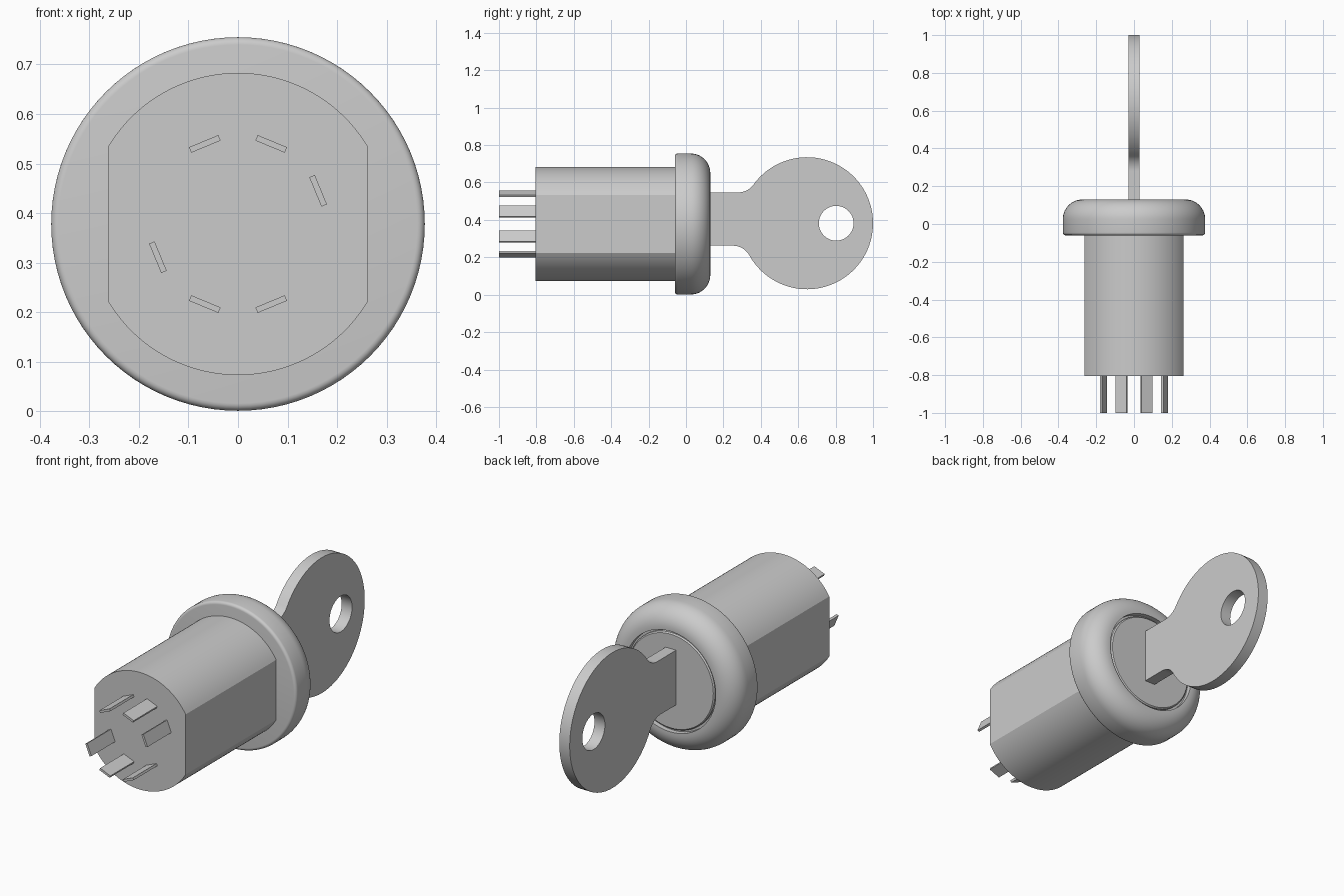
import bpy, bmesh
from math import sin, cos, pi, radians, sqrt, atan2, acos
from mathutils import Vector

if "Cube" in bpy.data.objects:
    bpy.data.objects.remove(bpy.data.objects["Cube"])

ZC = 0.378  # height of the lock axis


def finish(name, bm):
    bmesh.ops.recalc_face_normals(bm, faces=bm.faces[:])
    mesh = bpy.data.meshes.new(name)
    bm.to_mesh(mesh)
    bm.free()
    obj = bpy.data.objects.new(name, mesh)
    bpy.context.collection.objects.link(obj)
    bpy.ops.object.select_all(action='DESELECT')
    obj.select_set(True)
    bpy.context.view_layer.objects.active = obj
    bpy.ops.object.shade_smooth_by_angle(angle=radians(30))
    return obj


def lathe(name, profile, n=96):
    """Revolve (radius, y) points around the lock axis."""
    bm = bmesh.new()
    rings = []
    for r, y in profile:
        if r == 0:
            rings.append([bm.verts.new((0, y, ZC))] * n)
        else:
            rings.append([bm.verts.new((r * cos(2 * pi * i / n), y, ZC + r * sin(2 * pi * i / n)))
                          for i in range(n)])
    for a, b in zip(rings, rings[1:]):
        for i in range(n):
            j = (i + 1) % n
            quad = list(dict.fromkeys((a[i], a[j], b[j], b[i])))
            bm.faces.new(quad)
    return finish(name, bm)


def prism(name, loops, place, depth):
    """Fill 2D loops (outline, then holes) and extrude them along depth."""
    bm = bmesh.new()
    edges = []
    for loop in loops:
        vs = [bm.verts.new(place(*p)) for p in loop]
        edges += [bm.edges.new((vs[i - 1], vs[i])) for i in range(len(vs))]
    if len(loops) == 1:
        bm.faces.new(vs)
    else:
        bmesh.ops.triangle_fill(bm, edges=edges, use_beauty=True)
    ext = bmesh.ops.extrude_face_region(bm, geom=bm.faces[:], use_keep_orig=True)
    moved = [g for g in ext['geom'] if isinstance(g, bmesh.types.BMVert)]
    bmesh.ops.translate(bm, verts=moved, vec=Vector(depth))
    return finish(name, bm)


def arc(cx, cy, r, a0, a1, n):
    return [(cx + r * cos(a0 + (a1 - a0) * i / n), cy + r * sin(a0 + (a1 - a0) * i / n))
            for i in range(n + 1)]


# Bezel: rounded front rim, small rounding at the back, groove round the plug
R, BACK, FRONT = 0.377, -0.06, 0.13
lathe("bezel", [(0, BACK)]
      + arc(R - 0.015, BACK + 0.015, 0.015, -pi / 2, 0, 5)
      + arc(R - 0.105, FRONT - 0.105, 0.105, 0, pi / 2, 14)
      + [(0.262, FRONT), (0.262, 0.105), (0, 0.105)])

# Plug: disc that the key enters
lathe("plug", [(0, 0.10), (0.25, 0.10), (0.25, 0.118), (0.244, 0.124), (0, 0.124)])

# Body: round barrel with two flat sides
BR, FLAT = 0.305, 0.262
a = acos(FLAT / BR)
prism("body", [arc(0, 0, BR, a, pi - a, 40) + arc(0, 0, BR, pi + a, 2 * pi - a, 40)],
      lambda x, z: (x, -0.805, ZC + z), (0, 0.75, 0))

# Terminal pins: thin blades set tangentially on a circle
for k, deg in enumerate((22.5, 67.5, 112.5, 202.5, 247.5, 292.5)):
    t = radians(deg)
    rad, tan = Vector((cos(t), sin(t))), Vector((-sin(t), cos(t)))
    outline = [0.175 * rad + u * 0.006 * rad + v * 0.032 * tan
               for u, v in ((-1, -1), (1, -1), (1, 1), (-1, 1))]
    prism(f"pin_{k + 1}", [outline], lambda x, z: (x, -1.0, ZC + z), (0, 0.2, 0))

# Key: blade flowing through fillets into a round bow with a hole
HY, HZ, HR, FR = 0.647, 0.382, 0.353, 0.10
TOP, BOTTOM = 0.547, 0.262


def fillet(edge, side):
    """Centre of the fillet between a blade edge and the bow."""
    dz = abs(edge - HZ) + FR
    return HY - sqrt((HR + FR) ** 2 - dz ** 2), HZ + side * dz


ty, tz = fillet(TOP, 1)
by, bz = fillet(BOTTOM, -1)
t_ang = atan2(tz - HZ, ty - HY)
b_ang = atan2(bz - HZ, by - HY)
outline = ([(0.11, TOP), (0.11, BOTTOM)]
           + arc(by, bz, FR, pi / 2, b_ang + pi, 10)
           + arc(HY, HZ, HR, b_ang, t_ang, 72)[1:]
           + arc(tz and ty, tz, FR, t_ang - pi, -pi / 2, 10)[1:])
hole = arc(0.803, HZ, 0.093, 0, 2 * pi, 40)[:-1]
prism("key", [outline, hole], lambda y, z: (-0.03, y, z), (0.06, 0, 0))
